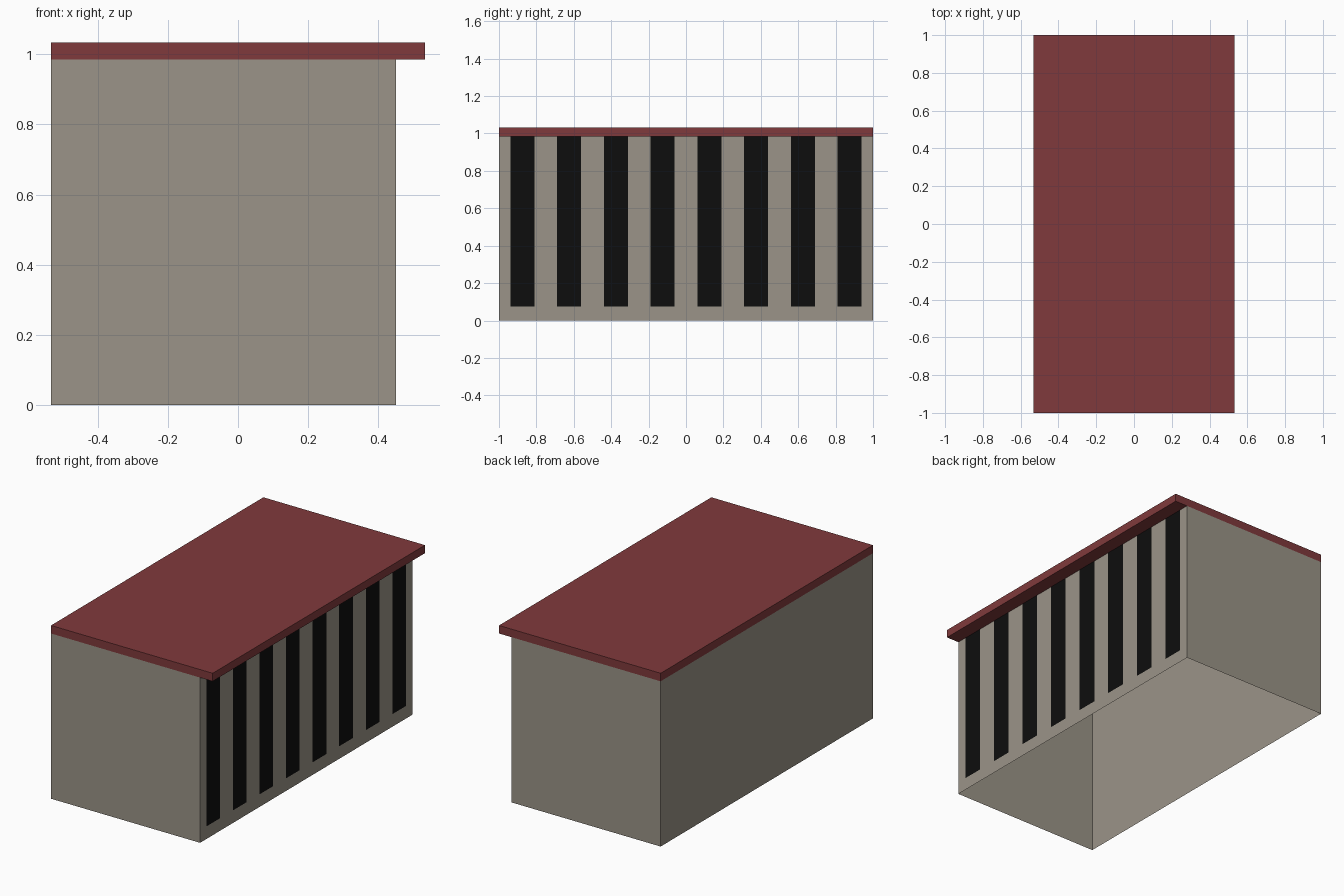
import bpy, bmesh

if "Cube" in bpy.data.objects:
    bpy.data.objects.remove(bpy.data.objects["Cube"])

X0, X1, ROOF_X = -0.533, 0.45, 0.533
Z_SILL, Z_EAVE, Z_TOP = 0.075, 0.985, 1.033


def material(name, rgb):
    m = bpy.data.materials.new(name)
    m.diffuse_color = (*rgb, 1)
    m.use_nodes = True
    m.node_tree.nodes["Principled BSDF"].inputs["Base Color"].default_value = m.diffuse_color
    return m


def make_object(name, bm, mats):
    me = bpy.data.meshes.new(name)
    bm.to_mesh(me)
    bm.free()
    for m in mats:
        me.materials.append(m)
    ob = bpy.data.objects.new(name, me)
    bpy.context.collection.objects.link(ob)
    return ob


def box(bm, lo, hi):
    verts = bmesh.ops.create_cube(bm, size=1)["verts"]
    for v in verts:
        v.co = [lo[i] if v.co[i] < 0 else hi[i] for i in range(3)]


stone = material("warm_grey_wall", (0.328, 0.296, 0.246))
red = material("dark_red_roof", (0.216, 0.042, 0.045))
black = material("black_opening", (0.004, 0.004, 0.004))

# Walls: a thin shell, open underneath and below the roof
bm = bmesh.new()
box(bm, (X0, -1, 0), (X1, 1, Z_EAVE))
bmesh.ops.delete(bm, geom=[f for f in bm.faces if abs(f.normal.z) > 0.5],
                 context='FACES_ONLY')

# Cut eight upright strips into the right wall and colour them black
centres = [-0.875 + 0.25 * i for i in range(8)]
half = 0.064


def cut_right_wall(co, no):
    faces = [f for f in bm.faces if f.normal.x > 0.5]
    geom = faces + list({e for f in faces for e in f.edges})
    bmesh.ops.bisect_plane(bm, geom=geom, plane_co=co, plane_no=no)


cut_right_wall((0, 0, Z_SILL), (0, 0, 1))
for c in centres:
    for y in (c - half, c + half):
        cut_right_wall((0, y, 0), (0, 1, 0))
for f in bm.faces:
    p = f.calc_center_median()
    if f.normal.x > 0.5 and p.z > Z_SILL:
        f.material_index = int(any(abs(p.y - c) < half for c in centres))
make_object("walls", bm, [stone, black])

# Flat roof overhanging the right side
bm = bmesh.new()
box(bm, (-ROOF_X, -1, Z_EAVE), (ROOF_X, 1, Z_TOP))
make_object("roof", bm, [red])
